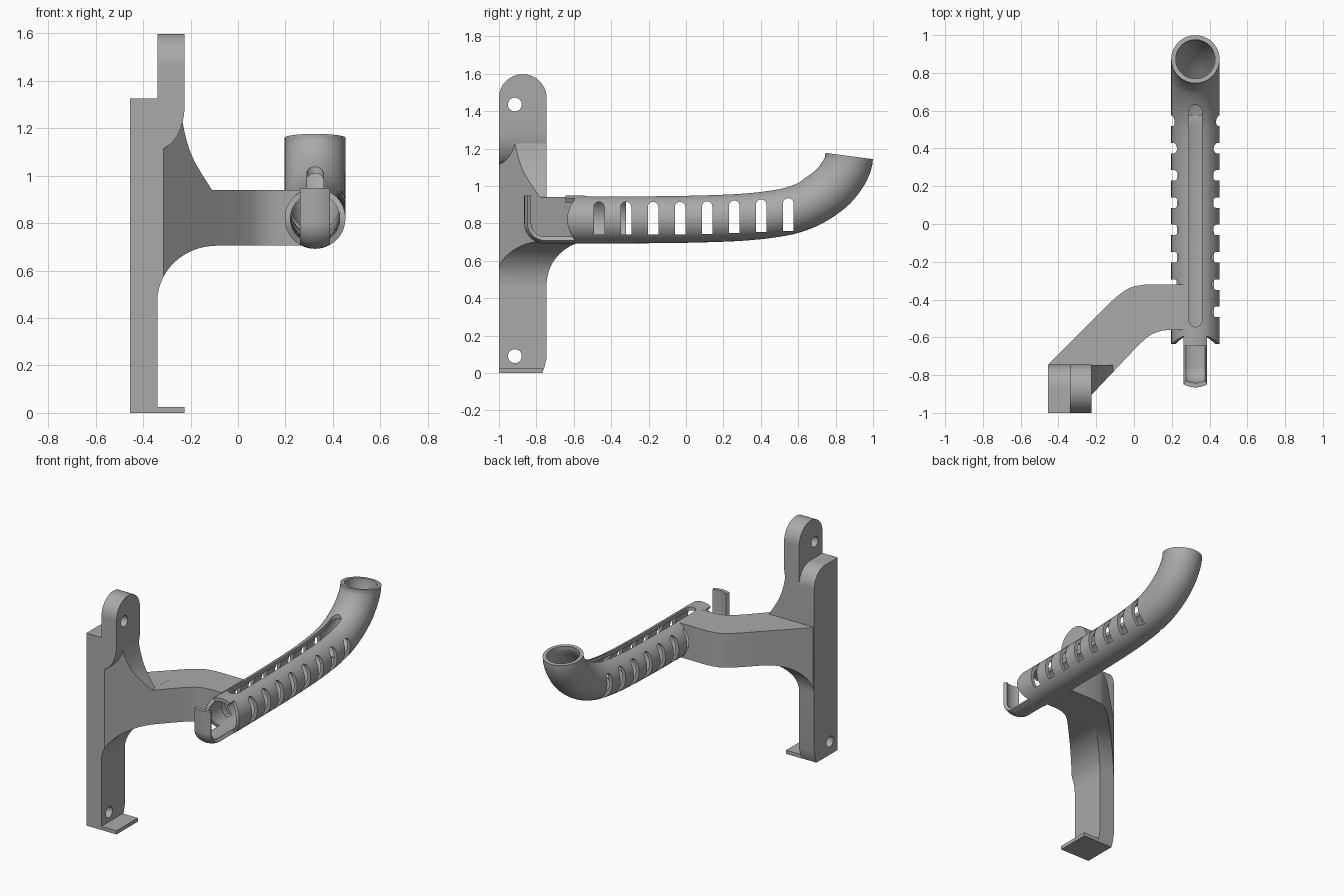
import bpy, bmesh, math
from mathutils import Vector

if "Cube" in bpy.data.objects:
    bpy.data.objects.remove(bpy.data.objects["Cube"])

grey = bpy.data.materials.new("light grey")
grey.diffuse_color = (0.4, 0.4, 0.4, 1)
grey.use_nodes = True
grey.node_tree.nodes["Principled BSDF"].inputs["Base Color"].default_value = grey.diffuse_color


def finish(bm, name):
    bmesh.ops.recalc_face_normals(bm, faces=bm.faces[:])
    me = bpy.data.meshes.new(name)
    bm.to_mesh(me)
    bm.free()
    me.materials.append(grey)
    ob = bpy.data.objects.new(name, me)
    bpy.context.collection.objects.link(ob)
    return ob


def prism(name, outline, axis, lo, hi):
    """Extrude a 2D outline along one axis; the outline uses the other two in order."""
    bm = bmesh.new()
    rows = []
    for d in (lo, hi):
        row = []
        for p in outline:
            co = list(p)
            co.insert(axis, d)
            row.append(bm.verts.new(co))
        rows.append(row)
    n = len(outline)
    for i in range(n):
        j = (i + 1) % n
        bm.faces.new((rows[0][i], rows[0][j], rows[1][j], rows[1][i]))
    bm.faces.new(rows[0])
    bm.faces.new(rows[1])
    return finish(bm, name)


def arc(cx, cy, rx, ry, a, b, n=14):
    return [(cx + rx * math.cos(math.radians(a + (b - a) * i / n)),
             cy + ry * math.sin(math.radians(a + (b - a) * i / n))) for i in range(n + 1)]


def boolean(ob, tool, op):
    m = ob.modifiers.new("cut", 'BOOLEAN')
    m.operation, m.solver, m.object = op, 'EXACT', tool
    bpy.context.view_layer.objects.active = ob
    bpy.ops.object.modifier_apply(modifier=m.name)
    bpy.data.objects.remove(tool)


def spline(pts, n):
    """Catmull-Rom curve through 2D points."""
    p = [Vector(q) for q in pts]
    p = [2 * p[0] - p[1]] + p + [2 * p[-1] - p[-2]]
    out = []
    for i in range(1, len(p) - 2):
        a, b, c, d = p[i - 1:i + 3]
        for k in range(n):
            t = k / n
            out.append(0.5 * (2 * b + (c - a) * t + (2 * a - 5 * b + 4 * c - d) * t * t
                              + (3 * b - a - 3 * c + d) * t ** 3))
    return out + [p[-2]]


def sweep(name, path, section, end_shift=None):
    """Sweep a closed (x, normal) section along a path in the yz plane."""
    bm = bmesh.new()
    rings = []
    for i, p in enumerate(path):
        t = (path[min(i + 1, len(path) - 1)] - path[max(i - 1, 0)]).normalized()
        ring = []
        for s in section:
            y = p.x - t.y * s[1]
            if i == 0 and end_shift:
                y -= end_shift(s)
            ring.append(bm.verts.new((TX + s[0], y, p.y + t.x * s[1])))
        rings.append(ring)
    n = len(section)
    for a, b in zip(rings, rings[1:]):
        for i in range(n):
            j = (i + 1) % n
            bm.faces.new((a[i], a[j], b[j], b[i]))
    return bm, rings


TX, TZ, R, RI = 0.325, 0.82, 0.128, 0.104

# Wall plate with rounded upper back corner
plate = prism("wall_plate", [(-1, 0), (-0.77, 0), (-0.757, 0.03), (-0.745, 0.08)]
              + arc(-0.865, 1.205, 0.12, 0.12, 0, 90) + [(-1, 1.325)], 0, -0.455, -0.34)
boolean(plate, prism("hole", arc(-0.915, 0.09, 0.037, 0.037, 0, 345, 23), 0, -0.6, 0), 'DIFFERENCE')

# Foot lip
prism("foot_lip", [(-0.345, 0), (-0.225, 0), (-0.225, 0.025), (-0.345, 0.025)], 1, -1, -0.768)

# Upper screw tab, rounded at the top and curved into the plate below
tab = prism("upper_tab", [(-0.34, 1.62), (-0.225, 1.62)]
            + arc(-0.34, 1.30, 0.115, 0.19, 0, -90), 1, -1.0, -0.745)
boolean(tab, prism("tab_round", [(-1.0, 1.0), (-0.745, 1.0)]
                   + arc(-0.8725, 1.47, 0.1275, 0.1275, 0, 180, 28), 0, -0.6, 0), 'INTERSECT')
boolean(tab, prism("hole", arc(-0.915, 1.435, 0.037, 0.037, 0, 345, 23), 0, -0.6, 0), 'DIFFERENCE')

# Bent arm: plan shape limited by its front and side outlines
back = spline([(-0.15, -0.44), (-0.09, -0.384), (-0.02, -0.337), (0.06, -0.32)], 5)
front = spline([(0.2, -0.56), (0.14, -0.567), (0.08, -0.593), (0.02, -0.645)], 5)
arm = prism("bent_arm", [(-0.45, -0.74)] + [tuple(p) for p in back]
            + [(0.27, -0.32), (0.27, -0.56)] + [tuple(p) for p in front]
            + [(-0.315, -1.0), (-0.45, -1.0)], 2, 0.3, 1.4)
web = spline([(-0.238, 1.247), (-0.217, 1.15), (-0.183, 1.06), (-0.11, 0.94)], 6)
boolean(arm, prism("front_outline", [(-0.454, 0.47)] + arc(-0.09, 0.47, 0.25, 0.235, 180, 90)
                   + [(0.4, 0.705), (0.4, 0.94)] + [tuple(p) for p in reversed(web)]
                   + [(-0.25, 1.225), (-0.31, 1.14), (-0.345, 1.12), (-0.454, 1.12)],
                   1, -1.2, 0.2), 'INTERSECT')
boolean(arm, prism("side_outline", [(-1.1, 0.4), (-0.7455, 0.4)]
                   + arc(-0.51, 0.47, 0.2355, 0.235, 180, 90)
                   + [(0.1, 0.705), (0.1, 0.9402), (-0.7455, 0.9402), (-0.7455, 1.3), (-1.1, 1.3)],
                   0, -0.6, 0.5), 'INTERSECT')
boolean(arm, prism("tube_space", [(TX + 0.122 * math.cos(i * math.pi / 32),
                                   TZ + 0.122 * math.sin(i * math.pi / 32)) for i in range(64)],
                   1, -1, 0.2), 'DIFFERENCE')

# Hollow tube bending upward at the back
path = spline([(-0.58, TZ), (-0.3, 0.821), (0, 0.824), (0.3, 0.835), (0.5, 0.858), (0.61, 0.887),
               (0.70, 0.931), (0.785, 0.995), (0.84, 1.065), (0.866, 1.12), (0.8725, 1.16)], 6)
N = 64
circle = [(math.cos(2 * math.pi * i / N), math.sin(2 * math.pi * i / N)) for i in range(N)]
bulge = lambda s: 0.055 * (s[0] / math.hypot(*s)) ** 2
bm, outer = sweep("outer", path, [(R * c, R * s) for c, s in circle], bulge)
bm2, inner = sweep("inner", path, [(RI * c, RI * s) for c, s in circle], bulge)
inner = [[bm.verts.new(v.co) for v in ring] for ring in inner]
bm2.free()
for a, b in zip(inner, inner[1:]):
    for i in range(N):
        j = (i + 1) % N
        bm.faces.new((a[i], b[i], b[j], a[j]))
for k in (0, -1):
    for i in range(N):
        j = (i + 1) % N
        bm.faces.new((outer[k][i], outer[k][j], inner[k][j], inner[k][i]))
tube = finish(bm, "hollow_tube")

# Row of side slots with rounded tops
for i in range(8):
    y = -0.465 + 0.1445 * i
    dz = 0.02 * max(0, (y + 0.05) / 0.6) ** 1.5
    boolean(tube, prism("slot", [(y - 0.028, 0.74 + dz), (y + 0.028, 0.74 + dz)]
                        + arc(y, 0.887 + dz, 0.028, 0.028, 0, 180, 12), 0, 0, 0.7), 'DIFFERENCE')
# Long slot along the top
boolean(tube, prism("top_slot", arc(TX, 0.595, 0.035, 0.035, 0, 180, 12)
                    + arc(TX, -0.51, 0.035, 0.035, 180, 360, 12), 2, 0.86, 1.2), 'DIFFERENCE')


# Front hook and top tongue: slices of the tube wall
def wall_slice(name, pts):
    A = 29.3
    o = arc(0, R, R, R, -90 - A, -90 + A, 12)
    i = arc(0, R, RI, RI, -90 + A, -90 - A, 12)
    bm, rings = sweep(name, pts, o + i)
    m = 13
    for ring in (rings[0], rings[-1]):
        for k in range(m - 1):
            bm.faces.new((ring[k], ring[k + 1], ring[2 * m - 2 - k], ring[2 * m - 1 - k]))
    return finish(bm, name)


hook = [Vector((-0.865, 0.948))]
hook += [Vector(p) for p in arc(-0.755, 0.802, 0.11, 0.11, 180, 270, 16)] + [Vector((-0.54, 0.692))]
wall_slice("front_hook", hook)
wall_slice("top_tongue", [Vector((-0.55, TZ + R)), Vector((-0.645, TZ + R))])

# Smooth curved surfaces, keep edges crisp
for ob in bpy.context.scene.objects:
    ob.select_set(True)
    bpy.context.view_layer.objects.active = ob
bpy.ops.object.shade_smooth_by_angle(angle=math.radians(30))
